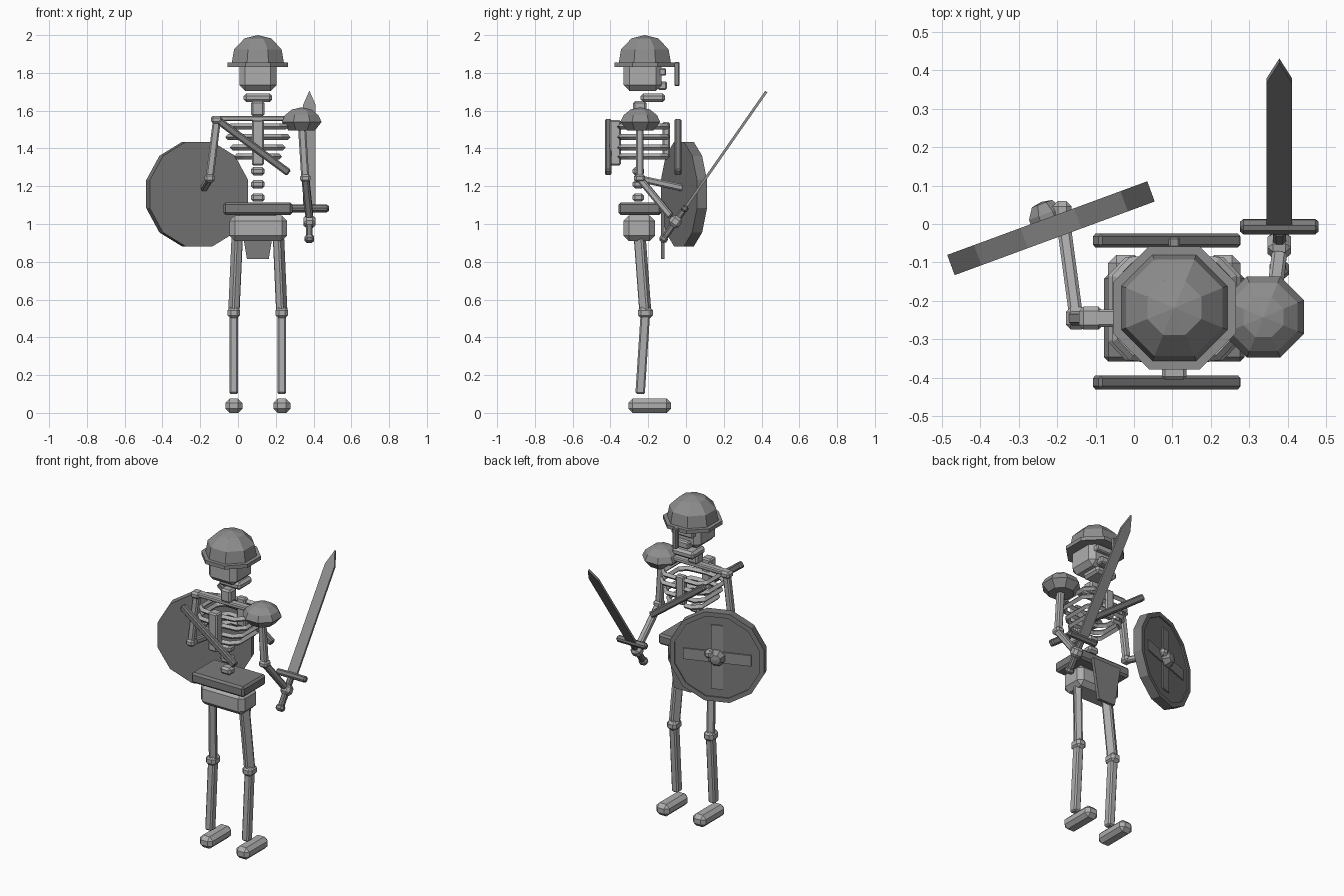
import bpy, bmesh, math
from mathutils import Vector, Matrix

if "Cube" in bpy.data.objects:
    bpy.data.objects.remove(bpy.data.objects["Cube"])


def colour(name, v):
    m = bpy.data.materials.new(name)
    m.diffuse_color = (v, v, v, 1)
    m.use_nodes = True
    m.node_tree.nodes["Principled BSDF"].inputs["Base Color"].default_value = m.diffuse_color
    return m


BONE = colour("pale bone grey", 0.42)
STEEL = colour("steel grey", 0.27)
DARK = colour("dark grey", 0.20)
CX, CY = 0.105, -0.245          # body axis


def finish(name, bm, mat, matrix=None):
    if matrix is not None:
        bm.transform(matrix)
    bmesh.ops.recalc_face_normals(bm, faces=bm.faces[:])
    me = bpy.data.meshes.new(name)
    bm.to_mesh(me)
    bm.free()
    me.materials.append(mat)
    ob = bpy.data.objects.new(name, me)
    bpy.context.collection.objects.link(ob)
    return ob


def block(name, size, mat, matrix, bevel=0.0):
    """Chamfered box centred on the matrix origin."""
    bm = bmesh.new()
    bmesh.ops.create_cube(bm, size=1, matrix=Matrix.Diagonal((*size, 1)))
    if bevel:
        bmesh.ops.bevel(bm, geom=bm.edges[:], offset=bevel, segments=1,
                        affect='EDGES', profile=0.5)
    return finish(name, bm, mat, matrix)


def box(name, x, y, z, mat=BONE, bevel=0.0):
    """Chamfered box from its extents."""
    c = Vector(((x[0] + x[1]) / 2, (y[0] + y[1]) / 2, (z[0] + z[1]) / 2))
    return block(name, (x[1] - x[0], y[1] - y[0], z[1] - z[0]), mat,
                 Matrix.Translation(c), bevel)


def bar(name, a, b, w, d, mat=BONE, bevel=0.008):
    """Chamfered bar between two points."""
    a, b = Vector(a), Vector(b)
    rot = (b - a).to_track_quat('Z', 'Y').to_matrix().to_4x4()
    return block(name, (w, d, (b - a).length), mat,
                 Matrix.Translation((a + b) / 2) @ rot, bevel)


def joint(name, c, s, mat=BONE):
    return block(name, s, mat, Matrix.Translation(c), min(s) * 0.28)


def lathe(name, profile, sides, mat, matrix):
    """Spin (radius, height) points, flat sides facing the axes."""
    bm = bmesh.new()
    rings = []
    for r, z in profile:
        if r == 0:
            rings.append([bm.verts.new((0, 0, z))] * sides)
        else:
            angs = [(k + 0.5) * 2 * math.pi / sides for k in range(sides)]
            rings.append([bm.verts.new((r * math.cos(t), r * math.sin(t), z)) for t in angs])
    for lo, hi in zip(rings, rings[1:]):
        for k in range(sides):
            j = (k + 1) % sides
            quad = list(dict.fromkeys((lo[k], lo[j], hi[j], hi[k])))
            if len(quad) > 2:
                bm.faces.new(quad)
    return finish(name, bm, mat, matrix)


def slab(name, outline, depth, mat, matrix):
    """Outline in local x/z given depth along local y."""
    bm = bmesh.new()
    f = bm.faces.new([bm.verts.new((x, -depth / 2, z)) for x, z in outline])
    ext = bmesh.ops.extrude_face_region(bm, geom=[f])
    vs = [v for v in ext['geom'] if isinstance(v, bmesh.types.BMVert)]
    bmesh.ops.translate(bm, verts=vs, vec=(0, depth, 0))
    return finish(name, bm, mat, matrix)


# Head and helmet
box("skull", (0.008, 0.203), (-0.33, -0.13), (1.705, 1.90), BONE, 0.03)
box("brow", (0.03, 0.18), (-0.15, -0.105), (1.785, 1.825), BONE, 0.006)
box("upper_teeth", (0.055, 0.155), (-0.15, -0.10), (1.71, 1.755), BONE, 0.008)
box("jaw", (0.03, 0.18), (-0.24, -0.11), (1.645, 1.692), BONE, 0.014)
at = Matrix.Translation((CX, -0.218, 0))
lathe("helmet_dome", [(0, 1.85), (0.150, 1.85), (0.136, 1.925), (0.076, 1.983), (0, 2.0)],
      8, STEEL, at)
lathe("helmet_brim", [(0, 1.832), (0.173, 1.832), (0.173, 1.855), (0, 1.855)], 8, STEEL, at)
box("nose_guard", (0.09, 0.12), (-0.062, -0.034), (1.73, 1.857), STEEL, 0.005)

# Neck, spine and ribcage
box("neck", (0.07, 0.14), (-0.28, -0.21), (1.57, 1.65), BONE, 0.01)
for i, z in enumerate((1.14, 1.21, 1.28)):
    joint(f"vertebra_{i}", (CX, -0.252, z), (0.072, 0.06, 0.044))
box("back_spine", (0.073, 0.137), (-0.405, -0.345), (1.31, 1.55), BONE, 0.008)
box("breastbone", (0.075, 0.135), (-0.125, -0.085), (1.36, 1.54), BONE, 0.008)
box("collar_bone", (-0.13, 0.34), (-0.268, -0.222), (1.545, 1.572), BONE, 0.006)
for i, (z, hw) in enumerate(((1.515, 0.16), (1.46, 0.17), (1.405, 0.145), (1.357, 0.125))):
    for s, side in ((-1, "left"), (1, "right")):
        path = [(0.0, -0.352), (hw - 0.05, -0.34), (hw - 0.012, -0.30),
                (hw - 0.012, -0.14), (hw - 0.05, -0.1), (0.03, -0.1)]
        cu = bpy.data.curves.new(f"{side}_rib_{i}", 'CURVE')
        cu.dimensions = '3D'
        cu.bevel_depth = 0.016
        cu.bevel_resolution = 0
        cu.use_fill_caps = True
        sp = cu.splines.new('POLY')
        sp.points.add(len(path) - 1)
        for p, (x, y) in zip(sp.points, path):
            p.co = (CX + s * x, y, z, 1)
        sp.use_smooth = False
        cu.materials.append(BONE)
        bpy.context.collection.objects.link(bpy.data.objects.new(cu.name, cu))

# Crossing straps
for name, y in (("front_strap", -0.043), ("back_strap", -0.412)):
    bar(name, (-0.10, y, 1.545), (0.27, y, 1.27), 0.036, 0.040, DARK)

# Hips, belt and loincloth
box("pelvis", (-0.045, 0.26), (-0.33, -0.165), (0.91, 1.045), BONE, 0.028)
box("belt", (-0.078, 0.288), (-0.358, -0.13), (1.048, 1.114), DARK, 0.012)
slab("loincloth", [(-0.1, 1.07), (0.1, 1.07), (0.058, 0.815), (-0.058, 0.815)], 0.02,
     DARK, Matrix.Translation((CX, -0.123, 0)))

# Legs
for s, side in ((-1, "left"), (1, "right")):
    knee = (CX + s * 0.127, -0.215, 0.53)
    bar(side + "_thigh", (CX + s * 0.108, -0.247, 0.96), knee, 0.046, 0.056)
    joint(side + "_knee", knee, (0.066, 0.08, 0.06))
    bar(side + "_shin", knee, (CX + s * 0.127, -0.243, 0.10), 0.046, 0.05)
    fx = CX + s * 0.127
    box(side + "_foot", (fx - 0.045, fx + 0.045), (-0.305, -0.08), (0, 0.075), BONE, 0.022)

# Shield arm
joint("left_shoulder", (-0.112, CY, 1.552), (0.062, 0.06, 0.042))
bar("left_upper_arm", (-0.112, CY, 1.55), (-0.15, CY, 1.245), 0.038, 0.042)
joint("left_elbow", (-0.15, CY, 1.243), (0.055, 0.058, 0.045))
bar("left_forearm", (-0.15, CY, 1.24), (-0.187, 0.03, 1.18), 0.036, 0.036)
joint("left_hand", (-0.187, 0.03, 1.18), (0.05, 0.06, 0.05))

# Sword arm
HX = 0.378
lathe("shoulder_guard", [(0, 1.495), (0.076, 1.495), (0.114, 1.54), (0.096, 1.576),
                         (0.056, 1.606), (0, 1.618)], 8, STEEL,
      Matrix.Translation((0.337, -0.242, 0)))
bar("right_upper_arm", (0.337, CY, 1.54), (0.356, CY, 1.24), 0.038, 0.042)
joint("right_elbow", (0.357, CY, 1.243), (0.055, 0.058, 0.04))
bar("right_forearm", (0.357, CY, 1.24), (HX, -0.08, 1.04), 0.04, 0.036)

# Sword, tilted forward, built along its own z axis
sword = Matrix.Translation((HX, -0.007, 1.082)) @ Matrix.Rotation(math.radians(-34.9), 4, 'X')


def on_sword(z):
    return sword @ Matrix.Translation((0, 0, z))


block("right_hand", (0.062, 0.062, 0.06), BONE, on_sword(-0.085), 0.015)
block("sword_guard", (0.205, 0.036, 0.036), DARK, on_sword(0), 0.009)
block("sword_grip", (0.034, 0.034, 0.18), DARK, on_sword(-0.1), 0.008)
block("sword_pommel", (0.05, 0.045, 0.04), STEEL, on_sword(-0.195), 0.012)
slab("sword_blade", [(-0.033, 0), (0.033, 0), (0.033, 0.665), (0, 0.755), (-0.033, 0.665)],
     0.014, STEEL, sword)

# Round shield, local z pointing outwards
shield = (Matrix.Translation((-0.216, -0.011, 1.158)) @ Matrix.Rotation(math.radians(20.2), 4, 'Z')
          @ Matrix.Rotation(math.radians(-90), 4, 'X'))
R = 0.287
lathe("shield", [(0, -0.028), (R, -0.028), (R, 0.028), (R * 0.9, 0.028), (R * 0.9, 0.02),
                 (0, 0.02)], 12, DARK, shield)
for name, size in (("shield_cross_across", (0.40, 0.068, 0.009)),
                   ("shield_cross_upright", (0.068, 0.40, 0.009))):
    block(name, size, STEEL, shield @ Matrix.Translation((0, 0, 0.023)))
lathe("shield_boss", [(0, 0.02), (0.05, 0.02), (0.05, 0.04), (0.03, 0.068), (0, 0.073)],
      8, STEEL, shield)
